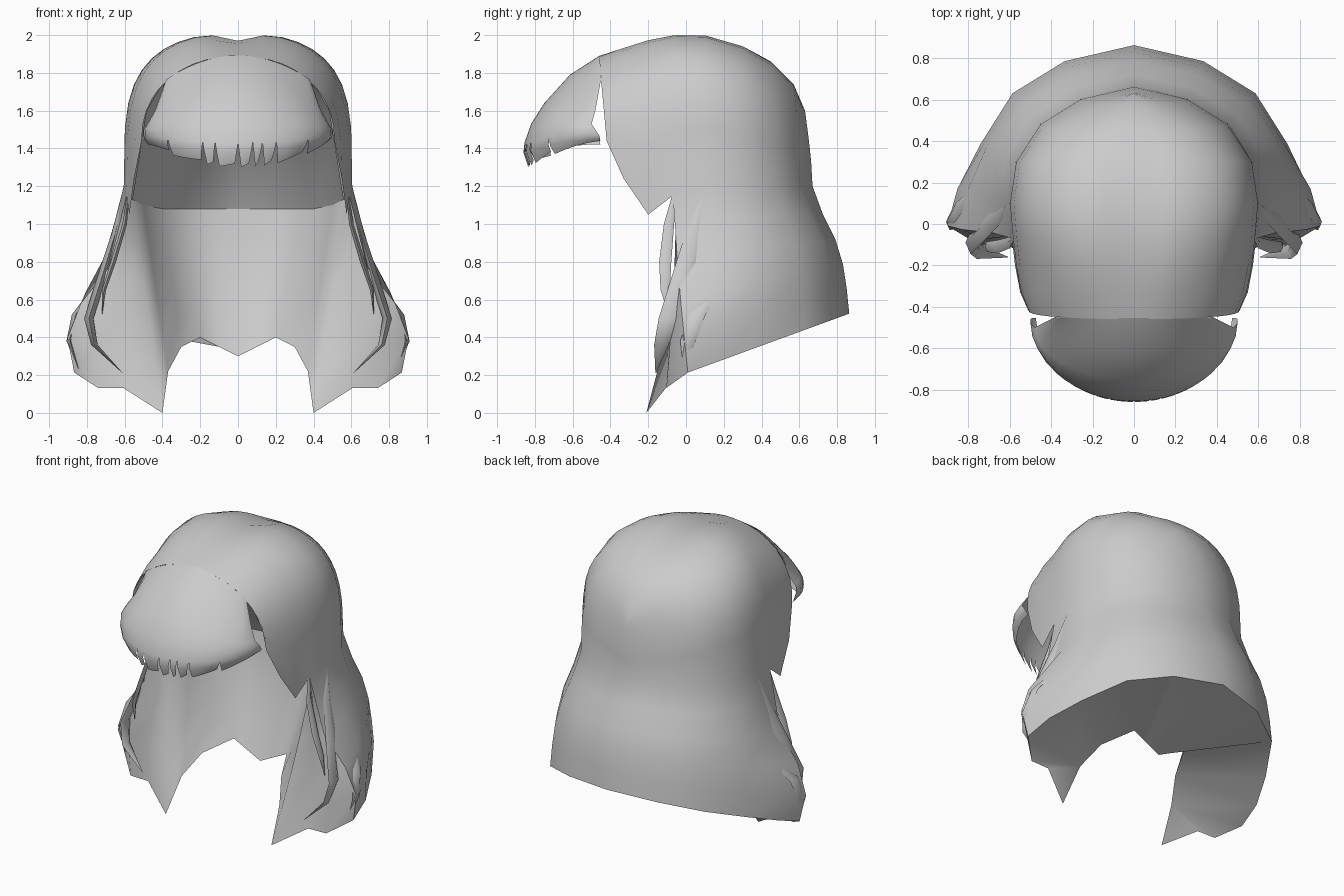
import bpy
import bmesh
from math import sin, cos, exp, radians, pi
from mathutils import Vector

default_cube = bpy.data.objects.get("Cube")
if default_cube:
    bpy.data.objects.remove(default_cube, do_unlink=True)

# One plain grey for all the hair
hair_grey = bpy.data.materials.new("hair_grey")
hair_grey.use_nodes = True
grey_value = (0.6, 0.6, 0.6, 1)
hair_grey.diffuse_color = grey_value
hair_grey.node_tree.nodes["Principled BSDF"].inputs["Base Color"].default_value = grey_value


def add_grid(bm, rows):
    """Bridge consecutive rows of points with quads."""
    verts = [[bm.verts.new(point) for point in row] for row in rows]
    for upper, lower in zip(verts, verts[1:]):
        for i in range(len(upper) - 1):
            bm.faces.new((upper[i], upper[i + 1], lower[i + 1], lower[i]))


def add_both_sides(bm, rows):
    """Add a patch and its mirror image, both facing outward."""
    add_grid(bm, rows)
    add_grid(bm, [[Vector((-p.x, p.y, p.z)) for p in reversed(row)] for row in rows])


def finish(name, bm, crease_angle):
    """Weld the patches and turn them into a smooth object."""
    bmesh.ops.remove_doubles(bm, verts=bm.verts, dist=0.0005)
    mesh = bpy.data.meshes.new(name)
    bm.to_mesh(mesh)
    bm.free()
    mesh.materials.append(hair_grey)
    part = bpy.data.objects.new(name, mesh)
    bpy.context.collection.objects.link(part)
    bpy.ops.object.select_all(action="DESELECT")
    part.select_set(True)
    bpy.context.view_layer.objects.active = part
    bpy.ops.object.shade_smooth_by_angle(angle=radians(crease_angle))


# Cap: arches from front to back, each given by y, top, half width, bottom,
# roundness of the arch and depth of the parting
STEPS = 10
cap_profile = [
    (-.46, 1.89, .51, 1.44, .9, 0),
    (-.33, 1.94, .55, 1.24, .65, .01),
    (-.2, 1.985, .575, 1.05, .54, .03),
    (-.07, 2.01, .59, 1.15, .52, .04),
    (.1, 2.01, .605, 1.2, .52, .04),
    (.3, 1.95, .575, 1.2, .54, .02),
    (.45, 1.86, .455, 1.2, .58, 0),
    (.57, 1.74, .26, 1.2, .6, 0),
    (.63, 1.6, 0, 1.2, .6, 0),
]


def cap_arch(y, top, half_width, bottom, roundness, parting):
    arch = []
    for i in range(STEPS + 1):
        t = i / STEPS
        angle = t * pi / 2
        x = half_width * sin(angle) ** (0.6 + 0.4 * roundness)
        z = bottom + (top - bottom) * max(cos(angle), 0) ** roundness
        z -= parting * exp(-(x / 0.1) ** 2)
        # the nape and the front edge lean back toward the hem
        lean = 0.04 * t * t if abs(y) > 0.4 else 0
        arch.append(Vector((x, y + lean, z)))
    return arch


cap_rows = [cap_arch(*section) for section in cap_profile]
cap_front = cap_rows[0]
cap_hem = [arch[-1] for arch in cap_rows[3:]]

# Long back hair: the cap hem flared outward and dropped to a sloping bottom
flare = [(0, 1, 1), (.2, 1.08, 1.08), (.4, 1.16, 1.18),
         (.6, 1.41, 1.24), (.8, 1.53, 1.27), (1, 1.47, 1.29)]


def flared_row(drop, side_scale, back_scale):
    row = []
    for p in cap_hem:
        frontness = min(1, max(0, (0.3 - p.y) / 0.37))
        x = p.x * (back_scale + (side_scale - back_scale) * frontness)
        y = p.y * back_scale + 0.1 * drop * frontness
        hem_height = 0.21 + 0.365 * y
        row.append(Vector((x, y, p.z + (hem_height - p.z) * drop)))
    return row


back_rows = [flared_row(*key) for key in flare]

# Inner wall, from the side lock round to the nape
inner_top = [Vector(p) for p in ((.56, 0, 1.13), (.5, .15, 1.1), (.4, .3, 1.08),
                                 (.24, .42, 1.08), (.12, .44, 1.08), (0, .45, 1.08))]
inner_bottom = [Vector(p) for p in ((.4, -.21, 0), (.37, -.08, .22), (.3, .04, .35),
                                    (.2, .24, .4), (.1, .24, .35), (0, .24, .3))]
lock_swell = [Vector((0, 0, 0)), Vector((.03, -.04, -.01)), Vector((.05, .03, .06))]
inner_rows = []
for (drop, _, _), outer in zip(flare, back_rows):
    wall = []
    for high, low in zip(inner_top, inner_bottom):
        point = high.lerp(low, drop)
        point.y = high.y + (low.y - high.y) * drop ** 1.5
        wall.append(point)
    # the side lock wraps from the outer edge to the inner edge
    lock = [outer[0].lerp(wall[0], share / 3) + swell * drop
            for share, swell in enumerate(lock_swell)]
    inner_rows.append(lock + wall)

# Underside: the lock tip fans out from one inner point, the rest is a strip
lock_tip = inner_rows[-1][3:0:-1]
under_inner = [inner_bottom[1]] * (len(lock_tip) + 1) + inner_bottom[1:]
under_outer = lock_tip + back_rows[-1]

shell = bmesh.new()
add_both_sides(shell, cap_rows)
add_both_sides(shell, [row[::-1] for row in back_rows])
add_both_sides(shell, [under_inner, under_outer])
finish("outer_hair", shell, 55)

inner_hair = bmesh.new()
add_both_sides(inner_hair, inner_rows)
finish("inner_hair", inner_hair, 130)

# Domed lining that closes the cap from the nape to the front edge
front_edge = cap_front[::-2]
lining_middle = []
for i, (front, back) in enumerate(zip(front_edge, inner_top)):
    rise = i / (len(inner_top) - 1)
    lining_middle.append(front.lerp(back, 0.5) + Vector((0, 0.2, 0.15)) * rise)
lining = bmesh.new()
add_both_sides(lining, [front_edge, lining_middle, inner_top])
finish("cap_lining", lining, 60)

# Fringe: curved rows given by half width, centre y, depth, middle and side height
fringe_profile = [
    (.38, -.45, .005, 1.893, 1.765),
    (.44, -.48, .135, 1.79, 1.6),
    (.48, -.5, .25, 1.64, 1.53),
    (.5, -.48, .34, 1.53, 1.5),
    (.5, -.46, .395, 1.43, 1.47),
]
# Rows of the locks below, with the notch width in degrees
lock_profile = [
    ((.5, -.46, .395, 1.43, 1.47), 0),
    ((.495, -.45, .41, 1.38, 1.45), .8),
    ((.475, -.44, .395, 1.31, 1.43), 2),
]


def fringe_point(profile, degrees):
    half_width, centre, depth, middle, side = profile
    angle = radians(degrees)
    return Vector((half_width * sin(angle),
                   centre - depth * cos(angle),
                   middle + (side - middle) * sin(angle) ** 2))


# The fringe is built lock by lock, with narrow notches between them
notches = (90, 48, 24, 15, 9, 0, -14, -22, -48, -90)
fringe = bmesh.new()
for start, end in zip(notches, notches[1:]):
    shares = [i / 4 for i in range(5)]
    add_grid(fringe, [[fringe_point(profile, start + (end - start) * share)
                       for share in shares] for profile in fringe_profile])
    lock_rows = []
    for profile, gap in lock_profile:
        row = []
        for share in shares:
            point = fringe_point(profile, start - gap + (end - start + 2 * gap) * share)
            point.z += 0.01 * gap * (0.5 - share)
            row.append(point)
        lock_rows.append(row)
    add_grid(fringe, lock_rows)
finish("fringe", fringe, 80)


# Loose strands: tapered flat tubes along a path
def strand(name, path, width, sign):
    bm = bmesh.new()
    rows = []
    last = len(path) - 1
    for i, (x, y, z) in enumerate(path):
        size = width * (0.15 + sin(pi * (i + 0.4) / (last + 0.6)))
        if i == last:
            size = 0.002
        ring = [Vector((sign * (x + 0.45 * size * cos(k * pi / 2)),
                        y + size * sin(k * pi / 2), z)) for k in range(5)]
        rows.append(ring)
    add_grid(bm, rows)
    bmesh.ops.recalc_face_normals(bm, faces=bm.faces)
    finish(name, bm, 100)


strand_paths = {
    "long_strand": ([(.6, .1, 1.18), (.65, .04, .95), (.72, -.02, .72),
                     (.79, -.09, .5), (.76, -.13, .36), (.61, -.16, .21)], 0.05),
    "front_strand": ([(.58, -.06, 1.16), (.6, -.09, 1), (.66, -.11, .8),
                      (.71, -.11, .65), (.72, -.09, .52)], 0.028),
    "outer_strand": ([(.75, .18, .68), (.86, .06, .52),
                      (.89, .01, .38), (.84, -.01, .22)], 0.04),
}
for strand_name, (path, width) in strand_paths.items():
    strand("left_" + strand_name, path, width, 1)
    strand("right_" + strand_name, path, width, -1)
